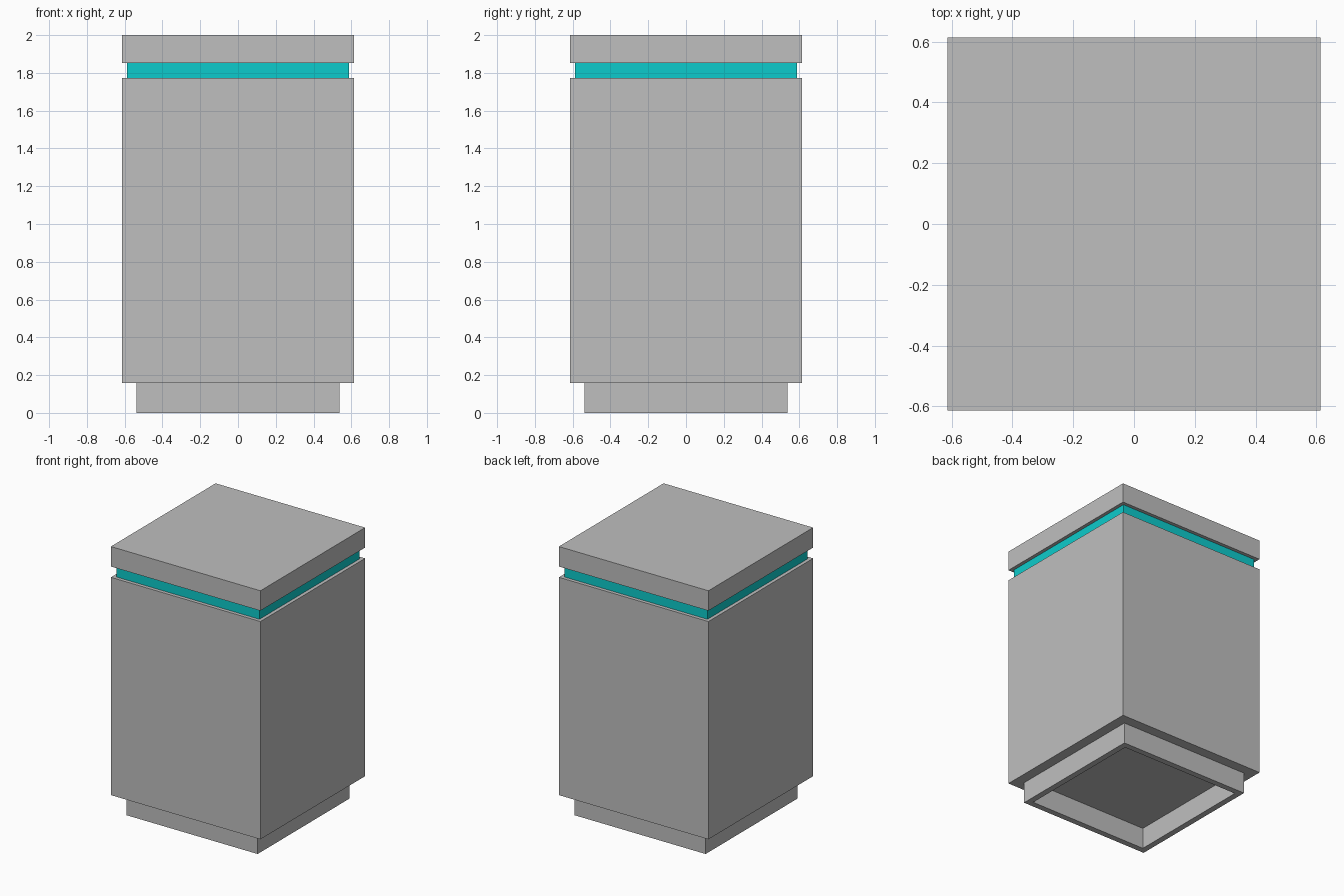
import bpy
import bmesh

cube = bpy.data.objects.get("Cube")
if cube:
    bpy.data.objects.remove(cube, do_unlink=True)


def make_material(name, colour):
    mat = bpy.data.materials.new(name)
    mat.use_nodes = True
    mat.diffuse_color = colour
    node = next(n for n in mat.node_tree.nodes if n.type == "BSDF_PRINCIPLED")
    node.inputs["Base Color"].default_value = colour
    return mat


grey = make_material("light grey", (0.52, 0.52, 0.52, 1))
teal = make_material("bright teal", (0.004, 0.597, 0.604, 1))


def square_block(name, half, bottom, top, mat, wall=None):
    """Square block; with a wall thickness it becomes a hollow plinth, open below."""
    bm = bmesh.new()
    bmesh.ops.create_cube(bm, size=1)
    for v in bm.verts:
        v.co.x *= 2 * half
        v.co.y *= 2 * half
        v.co.z = top if v.co.z > 0 else bottom
    bm.normal_update()
    if wall:
        floor = min(bm.faces, key=lambda f: f.normal.z)
        roof = max(bm.faces, key=lambda f: f.normal.z)
        bmesh.ops.inset_individual(bm, faces=[floor], thickness=wall)
        # Push the inner square up to form the recess, closed by the block above
        raised = bmesh.ops.extrude_discrete_faces(bm, faces=[floor])["faces"][0]
        for v in raised.verts:
            v.co.z = top
        bmesh.ops.delete(bm, geom=[raised, roof], context="FACES_ONLY")
    mesh = bpy.data.meshes.new(name)
    bm.to_mesh(mesh)
    bm.free()
    mesh.materials.append(mat)
    obj = bpy.data.objects.new(name, mesh)
    bpy.context.scene.collection.objects.link(obj)
    return obj


# Stacked parts, from the ground up
square_block("hollow_plinth", 0.537, 0, 0.158, grey, wall=0.063)
square_block("main_body", 0.613, 0.158, 1.772, grey)
square_block("teal_band", 0.587, 1.772, 1.852, teal)
square_block("top_cap", 0.613, 1.852, 2, grey)
